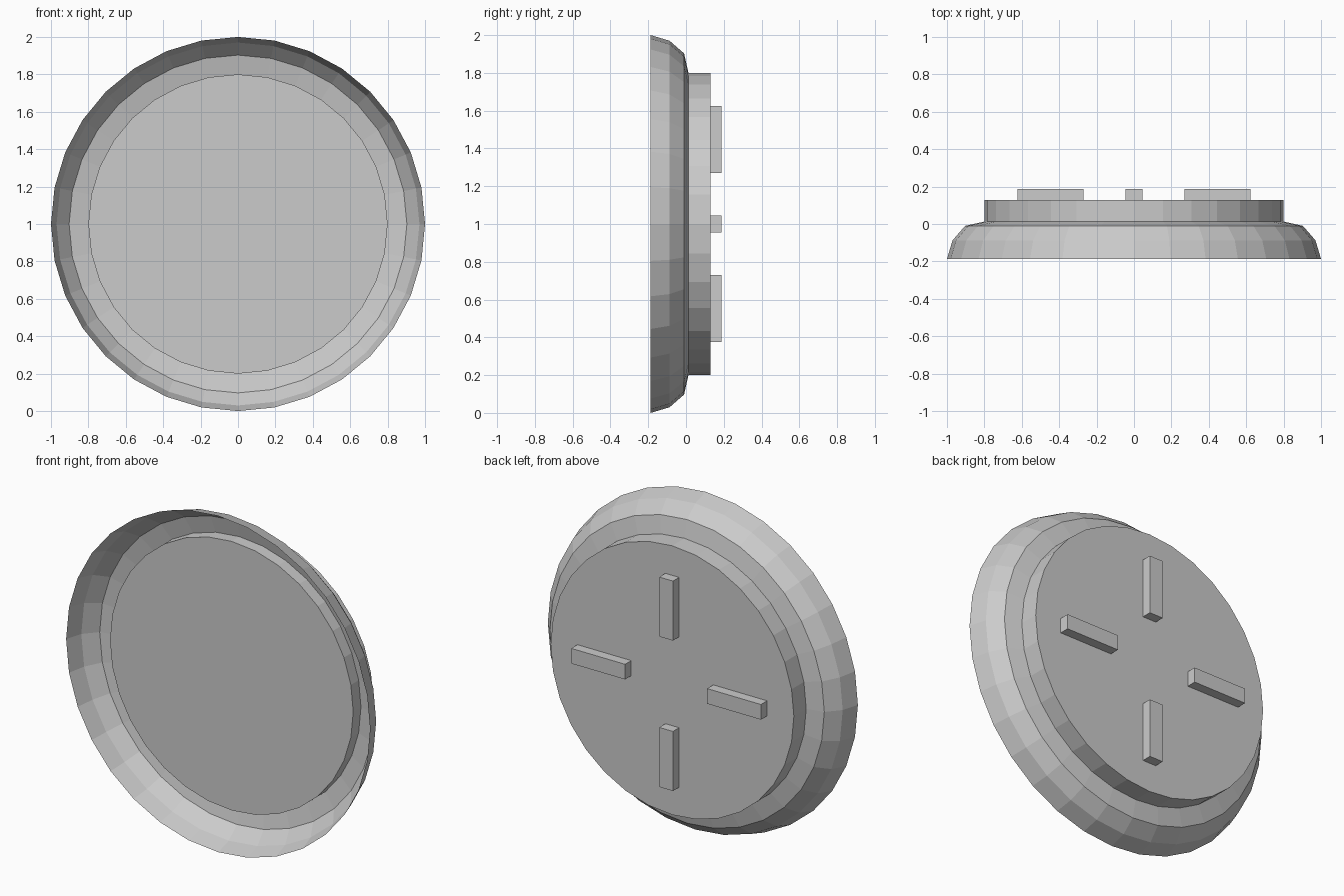
import bpy, bmesh
from math import cos, sin, tau, pi
from mathutils import Matrix

if "Cube" in bpy.data.objects:
    bpy.data.objects.remove(bpy.data.objects["Cube"])

SIDES = 32
CENTRE_Z = 1.0


def finish(name, bm):
    mesh = bpy.data.meshes.new(name)
    bm.to_mesh(mesh)
    bm.free()
    obj = bpy.data.objects.new(name, mesh)
    obj.location.z = CENTRE_Z
    bpy.context.collection.objects.link(obj)
    return obj


def lathe(name, profile, capped=False):
    """Turn a (radius, y) profile around the y axis."""
    bm = bmesh.new()
    rings = [[bm.verts.new((r * cos(tau * i / SIDES), y, r * sin(tau * i / SIDES)))
              for i in range(SIDES)] for r, y in profile]
    for a, b in zip(rings, rings[1:]):
        for i in range(SIDES):
            j = (i + 1) % SIDES
            bm.faces.new((a[i], b[i], b[j], a[j]))
    if capped:
        bm.faces.new(rings[0])
        bm.faces.new(rings[-1])
        bmesh.ops.recalc_face_normals(bm, faces=bm.faces)
    return finish(name, bm)


# Thin, curved rim that opens to the front
lathe("rim_shell", [(1.0, -0.187), (0.97, -0.087), (0.903, -0.01), (0.8, 0.013)])

# Solid disc set through the rim
lathe("centre_disc", [(0.8, -0.06), (0.8, 0.129)], capped=True)

# Four radial bars on the back
for k, side in enumerate(("right", "top", "left", "bottom")):
    bm = bmesh.new()
    bmesh.ops.create_cube(bm, size=1.0, matrix=Matrix.Rotation(-k * pi / 2, 4, 'Y')
                          @ Matrix.Translation((0.447, 0.155, 0))
                          @ Matrix.Diagonal((0.354, 0.064, 0.09, 1)))
    finish("back_bar_" + side, bm)
